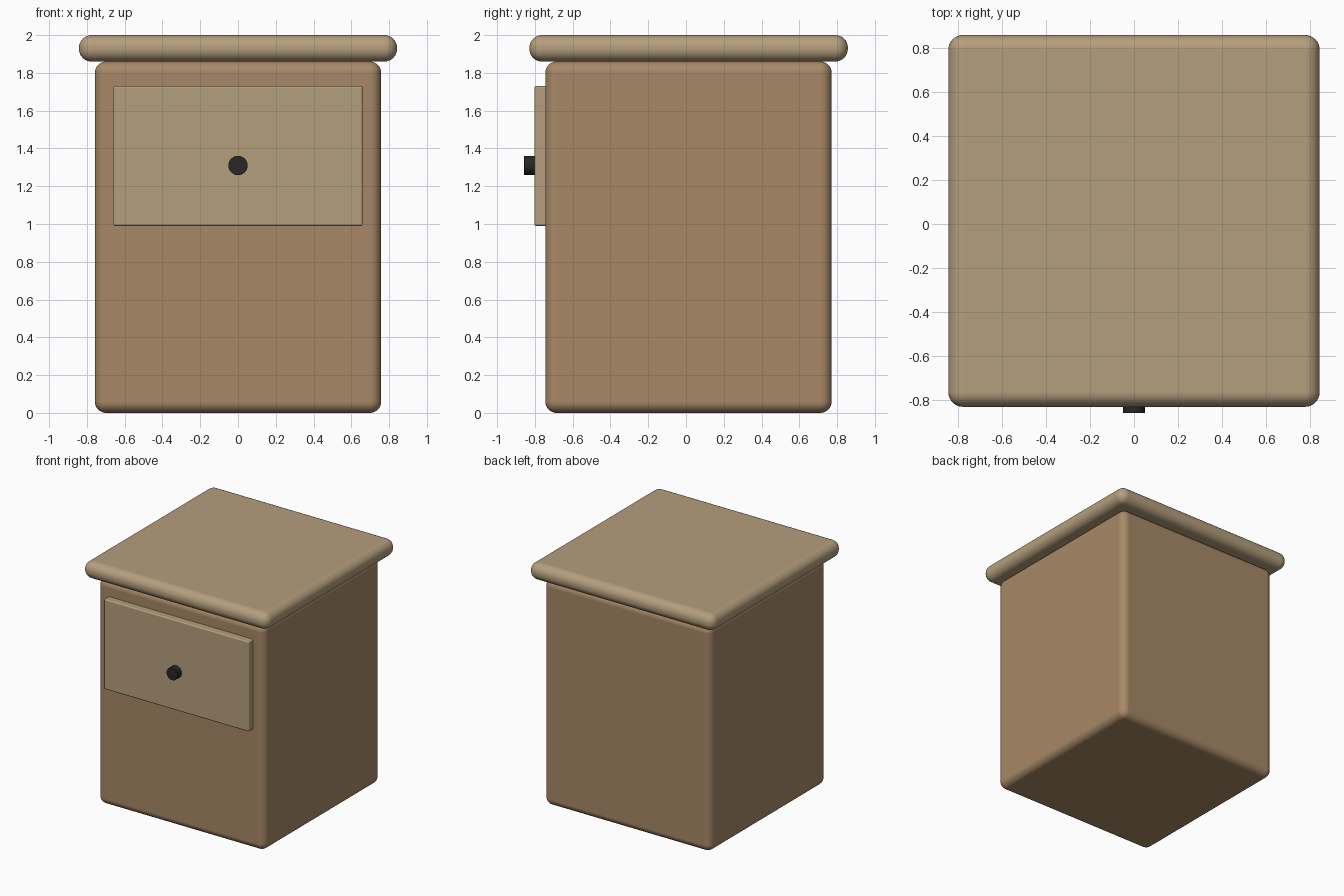
import bpy
import math

if "Cube" in bpy.data.objects:
    bpy.data.objects.remove(bpy.data.objects["Cube"])


def material(name, color):
    m = bpy.data.materials.new(name)
    m.diffuse_color = (*color, 1)
    m.use_nodes = True
    m.node_tree.nodes["Principled BSDF"].inputs["Base Color"].default_value = m.diffuse_color
    return m


def finish(obj, name, mat, bevel, segments):
    obj.name = name
    obj.data.materials.append(mat)
    bpy.ops.object.transform_apply(location=False, rotation=True, scale=True)
    bpy.ops.object.shade_smooth_by_angle(angle=math.radians(40))
    mod = obj.modifiers.new("rounded_edges", 'BEVEL')
    mod.width = bevel
    mod.segments = segments
    mod.limit_method = 'ANGLE'
    mod.harden_normals = True


def rounded_box(name, lo, hi, mat, bevel, segments):
    center = [(a + b) / 2 for a, b in zip(lo, hi)]
    bpy.ops.mesh.primitive_cube_add(size=1, location=center)
    obj = bpy.context.object
    obj.scale = [b - a for a, b in zip(lo, hi)]
    finish(obj, name, mat, bevel, segments)


wood = material("wood", (0.39, 0.25, 0.135))
light_wood = material("light_wood", (0.46, 0.345, 0.205))
dark_metal = material("dark_metal", (0.02, 0.02, 0.02))

# Cabinet body and overhanging bullnose top
rounded_box("cabinet_body", (-0.758, -0.745, 0), (0.758, 0.771, 1.86), wood, 0.06, 8)
rounded_box("table_top", (-0.842, -0.829, 1.86), (0.842, 0.857, 2.0), light_wood, 0.067, 8)

# Drawer front
rounded_box("drawer_front", (-0.66, -0.803, 0.99), (0.66, -0.735, 1.73), light_wood, 0.01, 3)

# Round drawer knob
bpy.ops.mesh.primitive_cylinder_add(vertices=32, radius=0.051, depth=0.067,
                                    location=(0, -0.8235, 1.31),
                                    rotation=(math.pi / 2, 0, 0))
finish(bpy.context.object, "drawer_knob", dark_metal, 0.002, 2)
